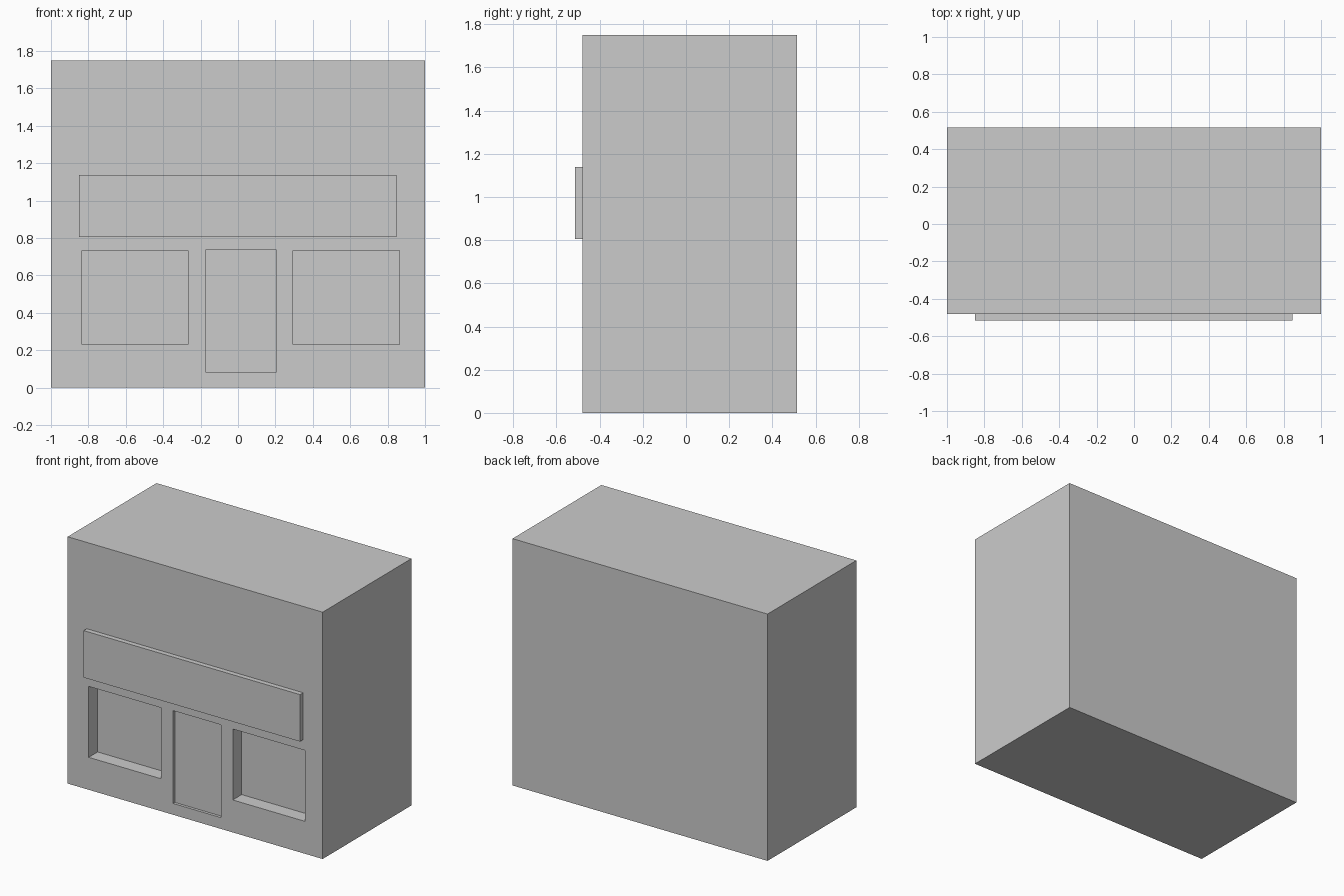
import bpy

if "Cube" in bpy.data.objects:
    bpy.data.objects.remove(bpy.data.objects["Cube"])

FRONT, BACK = -0.48, 0.515


def box(name, x, y, z):
    """Box from (min, max) ranges on each axis."""
    ranges = (x, y, z)
    bpy.ops.mesh.primitive_cube_add(size=1, location=[(a + b) / 2 for a, b in ranges])
    obj = bpy.context.object
    obj.name = name
    obj.scale = [b - a for a, b in ranges]
    bpy.ops.object.transform_apply(location=False, rotation=False, scale=True)
    return obj


def recess(target, name, x, z, depth):
    """Cut a rectangular recess into the front wall."""
    cutter = box(name, x, (FRONT - 0.1, FRONT + depth), z)
    cutter.hide_render = True
    mod = target.modifiers.new(name, 'BOOLEAN')
    mod.operation = 'DIFFERENCE'
    mod.solver = 'EXACT'
    mod.object = cutter
    bpy.context.view_layer.objects.active = target
    bpy.ops.object.modifier_apply(modifier=mod.name)
    bpy.data.objects.remove(cutter, do_unlink=True)


# Main shop block
building = box("building", (-1, 1), (FRONT, BACK), (0, 1.75))

# Two deep display windows
for side, left in (("left", -0.835), ("right", 0.295)):
    recess(building, side + "_window", (left, left + 0.568), (0.23, 0.733), 0.1)

# Shallow door
recess(building, "door", (-0.172, 0.203), (0.08, 0.738), 0.02)

# Blank sign board above the openings
box("sign_board", (-0.85, 0.847), (-0.515, FRONT), (0.805, 1.138))
